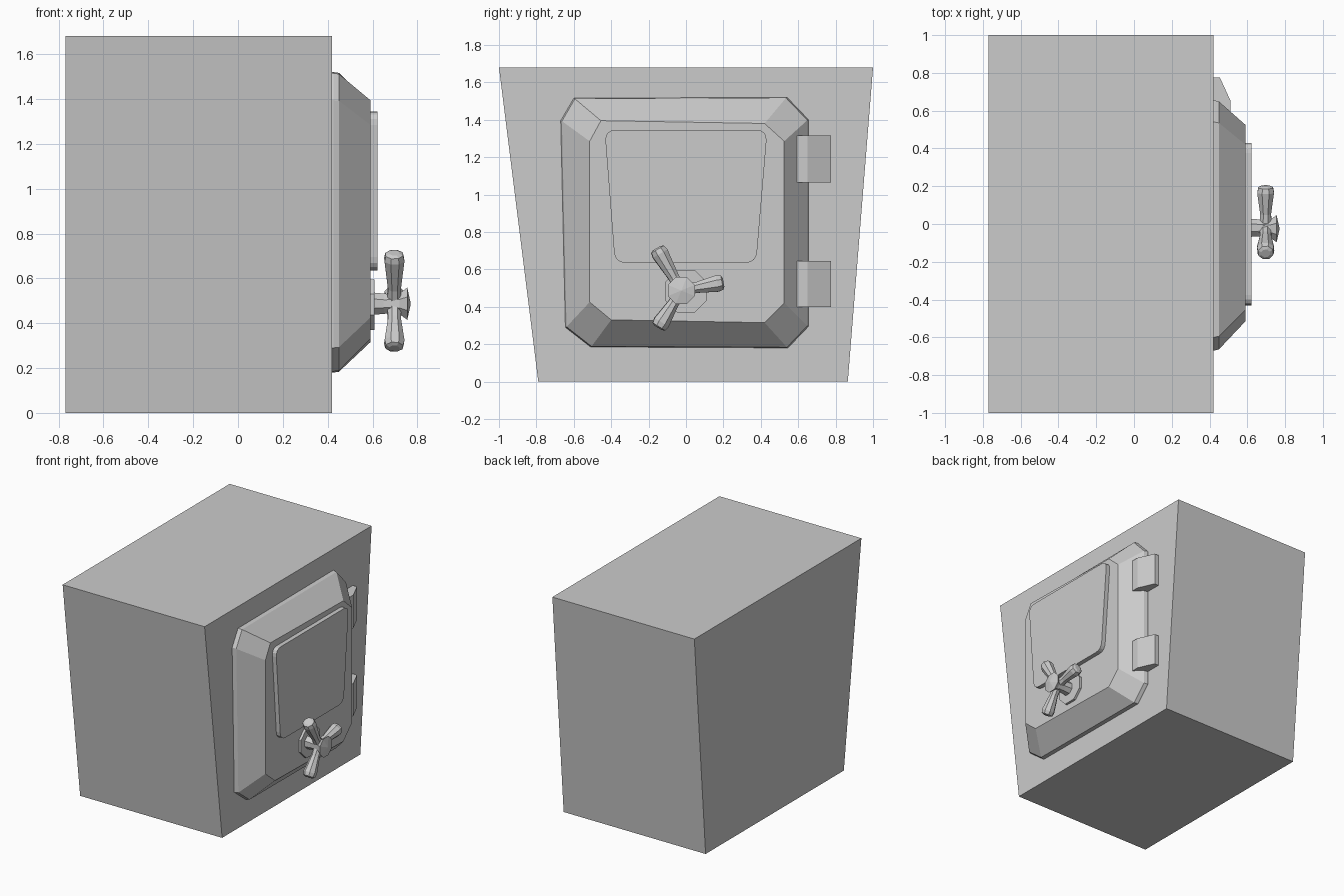
import bpy, bmesh
from math import cos, sin, pi, radians
from mathutils import Vector

if "Cube" in bpy.data.objects:
    bpy.data.objects.remove(bpy.data.objects["Cube"])


def loft(name, rings):
    """Skin a list of equal-length point rings and cap both ends."""
    bm = bmesh.new()
    vs = [[bm.verts.new(p) for p in ring] for ring in rings]
    n = len(rings[0])
    for a, b in zip(vs, vs[1:]):
        for i in range(n):
            j = (i + 1) % n
            bm.faces.new((a[i], a[j], b[j], b[i]))
    bm.faces.new(vs[0])
    bm.faces.new(vs[-1])
    bmesh.ops.recalc_face_normals(bm, faces=bm.faces)
    me = bpy.data.meshes.new(name)
    bm.to_mesh(me)
    bm.free()
    ob = bpy.data.objects.new(name, me)
    bpy.context.collection.objects.link(ob)
    return ob


def at_x(x, outline):
    return [(x, y, z) for y, z in outline]


def turned(name, start, direction, profile, sides=8):
    """Faceted solid of revolution; profile is (distance, radius) pairs."""
    d = Vector(direction).normalized()
    u = d.orthogonal().normalized()
    w = d.cross(u)
    angles = [2 * pi * (i + 0.5) / sides for i in range(sides)]
    return loft(name, [[Vector(start) + d * t + (u * cos(a) + w * sin(a)) * r
                        for a in angles] for t, r in profile])


def rounded(corners, size, steps=4):
    """Replace each corner with a small quadratic curve."""
    out = []
    for i, c in enumerate(corners):
        c = Vector(c)
        p = c + (Vector(corners[i - 1]) - c).normalized() * size
        q = c + (Vector(corners[(i + 1) % len(corners)]) - c).normalized() * size
        for k in range(steps + 1):
            t = k / steps
            out.append(tuple(p * (1 - t) ** 2 + c * 2 * t * (1 - t) + q * t * t))
    return out


# Safe body, narrower at the base
body = [(-0.79, 0), (0.865, 0), (1, 1.68), (-1, 1.68)]
loft("safe_body", [at_x(-0.77, body), at_x(0.42, body)])

# Chamfered door with a thin straight rim
outer = [(-0.60, 1.515), (0.54, 1.52), (0.655, 1.40), (0.655, 0.295),
         (0.545, 0.18), (-0.51, 0.185), (-0.645, 0.29), (-0.67, 1.395)]
inner = [(-0.455, 1.395), (0.42, 1.38), (0.525, 1.285), (0.525, 0.42),
         (0.42, 0.315), (-0.40, 0.33), (-0.515, 0.425), (-0.515, 1.285)]
rim = [(y * 0.99, 0.85 + (z - 0.85) * 0.995) for y, z in outer]
loft("door", [at_x(0.41, outer), at_x(0.425, outer), at_x(0.45, rim), at_x(0.59, inner)])

# Raised door panel
panel = rounded([(-0.435, 1.345), (0.435, 1.345), (0.375, 0.635), (-0.38, 0.635)], 0.06)
loft("door_panel", [at_x(0.58, panel), at_x(0.623, panel)])

# Hinges
hinge = [(0.41, 0.56), (0.41, 0.775), (0.455, 0.775), (0.512, 0.65), (0.512, 0.56)]
for i, (z0, z1) in enumerate([(0.40, 0.645), (1.065, 1.315)]):
    loft(f"hinge_{i}", [[(x, y, z) for x, y in hinge] for z in (z0, z1)])

# Handle plate, shaft and hub
X = (1, 0, 0)
turned("handle_plate", (0.58, 0, 0.483), X, [(0, 0.122), (0.028, 0.122)])
turned("handle_shaft", (0.59, -0.02, 0.487), X, [(0, 0.055), (0.07, 0.048), (0.14, 0.045)])
turned("handle_hub", (0.65, -0.025, 0.487), X,
       [(0, 0.045), (0.07, 0.05), (0.105, 0.078), (0.12, 0.004)])

# Three flared spokes
for i, (deg, length) in enumerate([(11, 0.23), (120, 0.262), (238, 0.235)]):
    a = radians(deg)
    turned(f"handle_spoke_{i}", (0.697, -0.025, 0.487), (0, cos(a), sin(a)),
           [(0, 0.036), (0.08, 0.031), (length - 0.035, 0.048), (length - 0.008, 0.042), (length, 0.025)])
